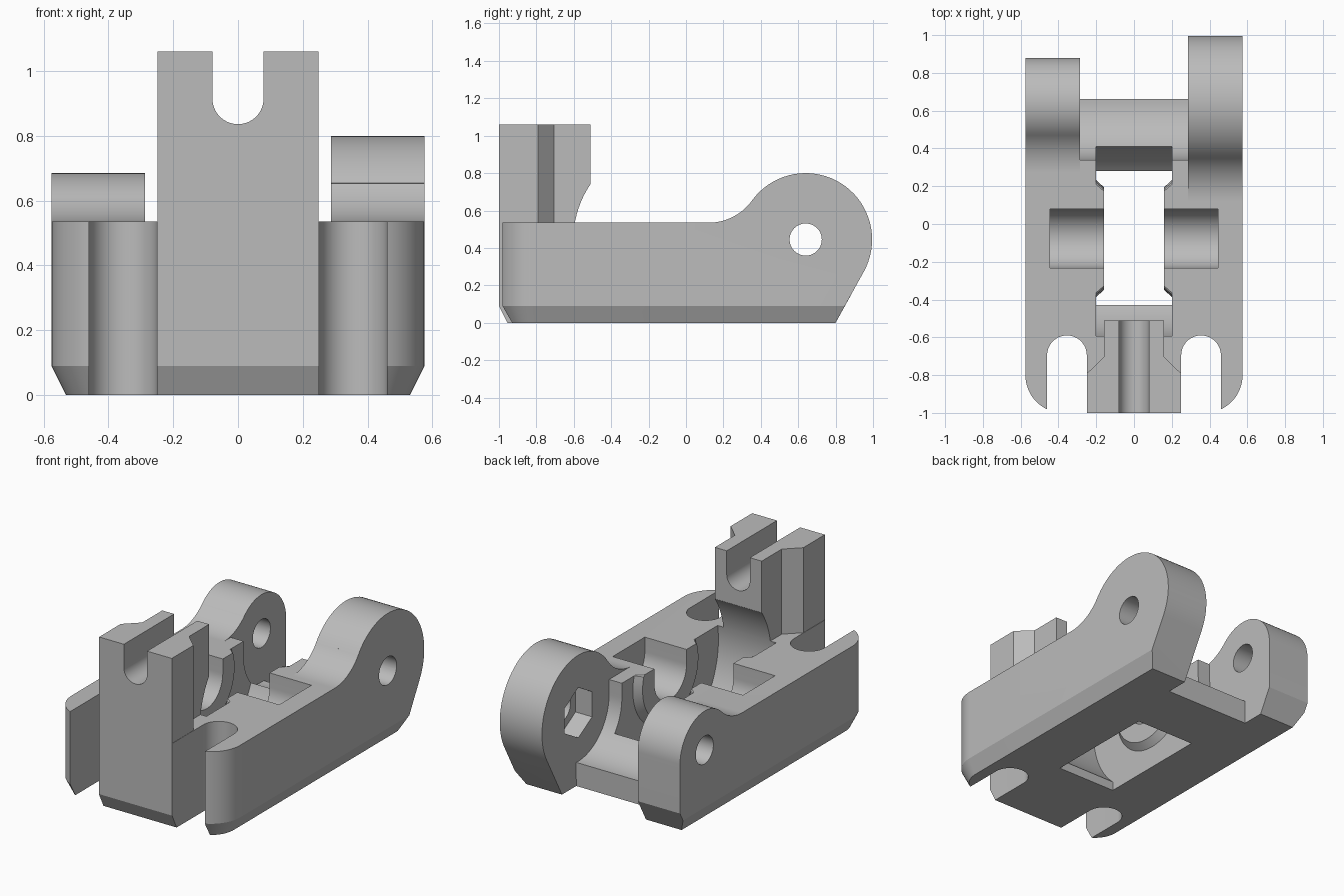
import bpy, bmesh, math

if "Cube" in bpy.data.objects:
    bpy.data.objects.remove(bpy.data.objects["Cube"], do_unlink=True)

grey = bpy.data.materials.new("plain_grey")
grey.use_nodes = True
grey.diffuse_color = (0.5, 0.5, 0.5, 1)
grey.node_tree.nodes["Principled BSDF"].inputs["Base Color"].default_value = (0.5, 0.5, 0.5, 1)


def loft(name, rings):
    """Closed solid through matching rings of points."""
    bm = bmesh.new()
    loops = [[bm.verts.new(p) for p in ring] for ring in rings]
    n = len(loops[0])
    for a, b in zip(loops, loops[1:]):
        for i in range(n):
            j = (i + 1) % n
            bm.faces.new((a[i], a[j], b[j], b[i]))
    bm.faces.new(loops[0])
    bm.faces.new(loops[-1])
    bmesh.ops.recalc_face_normals(bm, faces=bm.faces)
    mesh = bpy.data.meshes.new(name)
    bm.to_mesh(mesh)
    bm.free()
    mesh.materials.append(grey)
    ob = bpy.data.objects.new(name, mesh)
    bpy.context.collection.objects.link(ob)
    return ob


def along_x(name, yz, x0, x1):
    return loft(name, [[(x, y, z) for y, z in yz] for x in (x0, x1)])


def along_y(name, xz, y0, y1):
    return loft(name, [[(x, y, z) for x, z in xz] for y in (y0, y1)])


def along_z(name, xy, z0, z1):
    return loft(name, [[(x, y, z) for x, y in xy] for z in (z0, z1)])


def arc(cx, cy, r, a0, a1, n=24):
    angles = [math.radians(a0 + (a1 - a0) * i / n) for i in range(n + 1)]
    return [(cx + r * math.cos(a), cy + r * math.sin(a)) for a in angles]


def circle(cx, cy, r, n=64, start=0):
    return arc(cx, cy, r, start, start + 360, n)[:-1]


def rect(x0, x1, y0, y1):
    return [(x0, y0), (x1, y0), (x1, y1), (x0, y1)]


def combine(target, other, operation):
    mod = target.modifiers.new(operation.lower(), "BOOLEAN")
    mod.operation = operation
    mod.solver = "EXACT"
    mod.object = other
    bpy.context.view_layer.objects.active = target
    bpy.ops.object.modifier_apply(modifier=mod.name)
    bpy.data.objects.remove(other, do_unlink=True)


TOP = 0.535               # deck height
LOW, FRONT = -0.05, -1.05  # overshoot trimmed by the envelope
PY, PZ = 0.64, 0.445      # hinge pivot
WY, WZ = -0.077, 0.445    # wheel axle
IN = 0.287                # inner face of the arms


def arm(name, radius, back, fillet_y, x0, x1):
    """Side slab with a rounded hinge lug and a concave fillet to the deck."""
    fillet = 0.288
    angle = math.degrees(math.atan2(TOP + fillet - PZ, fillet_y - PY))
    start = -28.8 if not back else 0
    profile = [(FRONT, LOW), (0.772, LOW)] + back
    profile += arc(PY, PZ, radius, start, angle, 36)
    profile += arc(fillet_y, TOP + fillet, fillet, angle - 180, -90)
    profile.append((FRONT, TOP))
    return along_x(name, profile, x0, x1)


# Deck between the arms, hollowed behind for the hinge knuckle
deck = [(FRONT, LOW), (0.66, LOW)] + arc(PY, PZ, 0.3, -86, -180) + [(0.34, TOP), (FRONT, TOP)]
body = along_x("bracket_body", deck, -0.4, 0.4)

# Tall and short hinge arms
combine(body, arm("tall_arm", 0.355, [], 0.12, IN, 0.575), "UNION")
combine(body, arm("short_arm", 0.24, [(0.88, 0.144)], 0.271, -0.575, -IN), "UNION")

# Front tower with narrowed back
half = [(0.248, FRONT), (0.248, -0.79), (0.16, -0.705), (0.16, -0.51)]
plan = half + [(-x, y) for x, y in reversed(half)]
combine(body, along_z("tower", plan, LOW, 1.06), "UNION")

# Envelope: rounded front corners and chamfered lower edge
rings = []
for z, inset in ((0, 0.045), (0.09, 0), (1.3, 0)):
    r = 0.2 - inset
    right = [(0.375 + r, 1.3)] + arc(0.375, -0.8, r, 0, -90, 16)
    outline = right + [(-x, y) for x, y in reversed(right)]
    rings.append([(x, y, z) for x, y in outline])
combine(body, loft("envelope", rings), "INTERSECT")

# Wheel cavity and its floor opening
combine(body, along_x("wheel_cavity", circle(WY, WZ, 0.525, 96), -0.2, 0.2), "DIFFERENCE")
combine(body, along_z("floor_opening", rect(-0.2, 0.2, -0.43, 0.28), -0.2, 0.2), "DIFFERENCE")

for s in (-1, 1):
    # Tapered boss beside the wheel
    boss = [[(s * x, y, min(z, TOP)) for y, z in circle(WY, WZ, r)]
            for x, r in ((0.24, 0.31), (0.2, 0.31), (0.16, 0.272))]
    combine(body, loft("wheel_boss", boss), "UNION")
    # Axle pocket, open at the top
    pocket = arc(WY, WZ, 0.157, 180, 360, 32) + [(WY + 0.157, 0.8), (WY - 0.157, 0.8)]
    combine(body, along_x("axle_pocket", pocket, s * 0.1, s * 0.445), "DIFFERENCE")
    # Round-ended bolt slot at the front
    slot = arc(s * 0.355, -0.695, 0.105, 0, 180, 32)
    slot += [(s * 0.355 - 0.105, -1.2), (s * 0.355 + 0.105, -1.2)]
    combine(body, along_z("bolt_slot", slot, -0.2, 0.8), "DIFFERENCE")

# Round-bottomed notch in the tower
notch = arc(0, 0.915, 0.079, 180, 360, 32) + [(0.079, 1.3), (-0.079, 1.3)]
combine(body, along_y("tower_notch", notch, -1.2, -0.3), "DIFFERENCE")

# Pivot hole and hexagonal nut recess
combine(body, along_x("pivot_hole", circle(PY, PZ, 0.086, 48), -0.8, 0.8), "DIFFERENCE")
combine(body, along_x("nut_recess", circle(PY, PZ, 0.155, 6, 30), 0.2, 0.4), "DIFFERENCE")

# Smooth curved walls, crisp edges
bpy.ops.object.select_all(action="DESELECT")
body.select_set(True)
bpy.context.view_layer.objects.active = body
bpy.ops.object.shade_smooth_by_angle(angle=math.radians(25))
